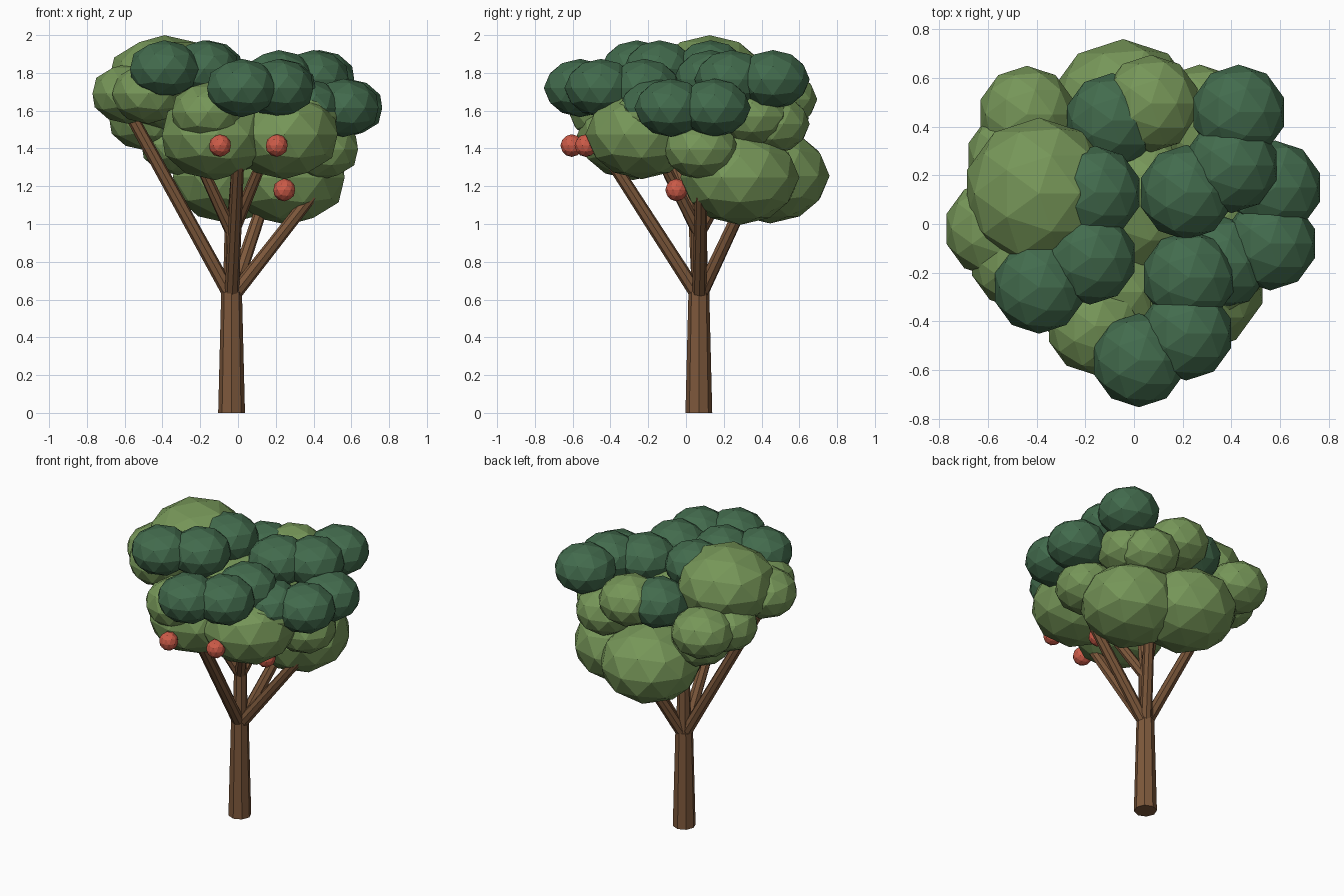
import bpy
from mathutils import Vector

cube = bpy.data.objects.get("Cube")
if cube:
    bpy.data.objects.remove(cube, do_unlink=True)


def make_material(name, r, g, b):
    mat = bpy.data.materials.new(name)
    mat.use_nodes = True
    mat.diffuse_color = (r, g, b, 1)
    mat.node_tree.nodes["Principled BSDF"].inputs["Base Color"].default_value = (r, g, b, 1)
    return mat


bark = make_material("bark brown", .205, .098, .044)
light_leaf = make_material("light leaf green", .181, .305, .098)
dark_leaf = make_material("dark leaf green", .055, .147, .074)
fruit_red = make_material("fruit red", .61, .105, .065)


def limb(name, start, end, r_start, r_end):
    """Tapered eight-sided limb between two points."""
    start, end = Vector(start), Vector(end)
    axis = end - start
    bpy.ops.mesh.primitive_cone_add(vertices=8, radius1=r_start, radius2=r_end,
                                    depth=axis.length, location=(start + end) / 2)
    obj = bpy.context.object
    obj.rotation_euler = axis.to_track_quat('Z', 'Y').to_euler()
    obj.name = name
    obj.data.materials.append(bark)


def ball(name, centre, radius, mat, squash=.8):
    """Faceted ball, slightly flattened for foliage."""
    bpy.ops.mesh.primitive_ico_sphere_add(subdivisions=2, radius=radius, location=centre)
    obj = bpy.context.object
    obj.scale.z = squash
    obj.name = name
    obj.data.materials.append(mat)


def cluster(name, radius, mat, centres, squash=.8):
    for i, centre in enumerate(centres, start=1):
        ball(f"{name}_{i}", centre, radius, mat, squash)


# Trunk and the leader that continues it
base, crotch, fork = (-.034, .068, 0), (-.034, .068, .64), (-.03, .07, 1)
limb("trunk", base, crotch, .071, .055)
limb("leader", (-.034, .07, .6), fork, .047, .04)

# Main branches from the crotch
main_tips = {
    "left_side": (.39, .08, 1.15),
    "right_side": (-.57, .02, 1.58),
    "front": (0, -.4, 1.34),
    "back": (.13, .3, 1.1),
}
for side, tip in main_tips.items():
    limb("branch_" + side, (-.034, .07, .61), tip, .038, .033)

# Thinner branches from the fork
for i, tip in enumerate([(.14, -.14, 1.36), (-.22, -.08, 1.36),
                         (0, .06, 1.4), (.06, .24, 1.25)], start=1):
    limb(f"upper_branch_{i}", (-.03, .07, .95), tip, .035, .028)

# Light foliage: crown, lower masses, and small tufts
cluster("crown_foliage", .312, light_leaf, [(-.39, .125, 1.75)])
cluster("lower_foliage", .315, light_leaf, [(-.045, .445, 1.255), (.265, .285, 1.247)])
cluster("front_foliage", .297, light_leaf, [
    (-.12, -.28, 1.47), (.245, -.235, 1.475), (.02, .08, 1.52),
])
cluster("foliage_tuft", .2, light_leaf, [
    (-.58, -.02, 1.69), (-.475, -.15, 1.69), (-.44, .45, 1.56),
    (-.49, .27, 1.55), (-.32, .3, 1.42), (.07, .495, 1.66), (.27, .455, 1.53),
    (.445, .08, 1.395), (.34, .35, 1.57), (-.16, -.42, 1.59), (.34, -.18, 1.57),
])

# Dark foliage: right, left, front and back groups on top
cluster("dark_foliage_right", .191, dark_leaf, [
    (-.39, -.26, 1.82), (-.18, -.14, 1.82), (-.16, .13, 1.82),
])
cluster("dark_foliage_front", .193, dark_leaf, [
    (.02, -.56, 1.72), (.215, -.45, 1.72), (.225, -.22, 1.72),
])
cluster("dark_foliage_left", .193, dark_leaf, [
    (.58, .15, 1.615), (.56, -.08, 1.615), (.36, -.16, 1.615),
])
cluster("dark_foliage_back", .195, dark_leaf, [
    (.43, .46, 1.765), (.4, .24, 1.765), (.215, .13, 1.765), (-.09, .425, 1.66),
])

# Hanging fruit
cluster("fruit", .06, fruit_red, [(-.095, -.605, 1.415), (.205, -.53, 1.415), (.245, -.05, 1.18)], 1)
